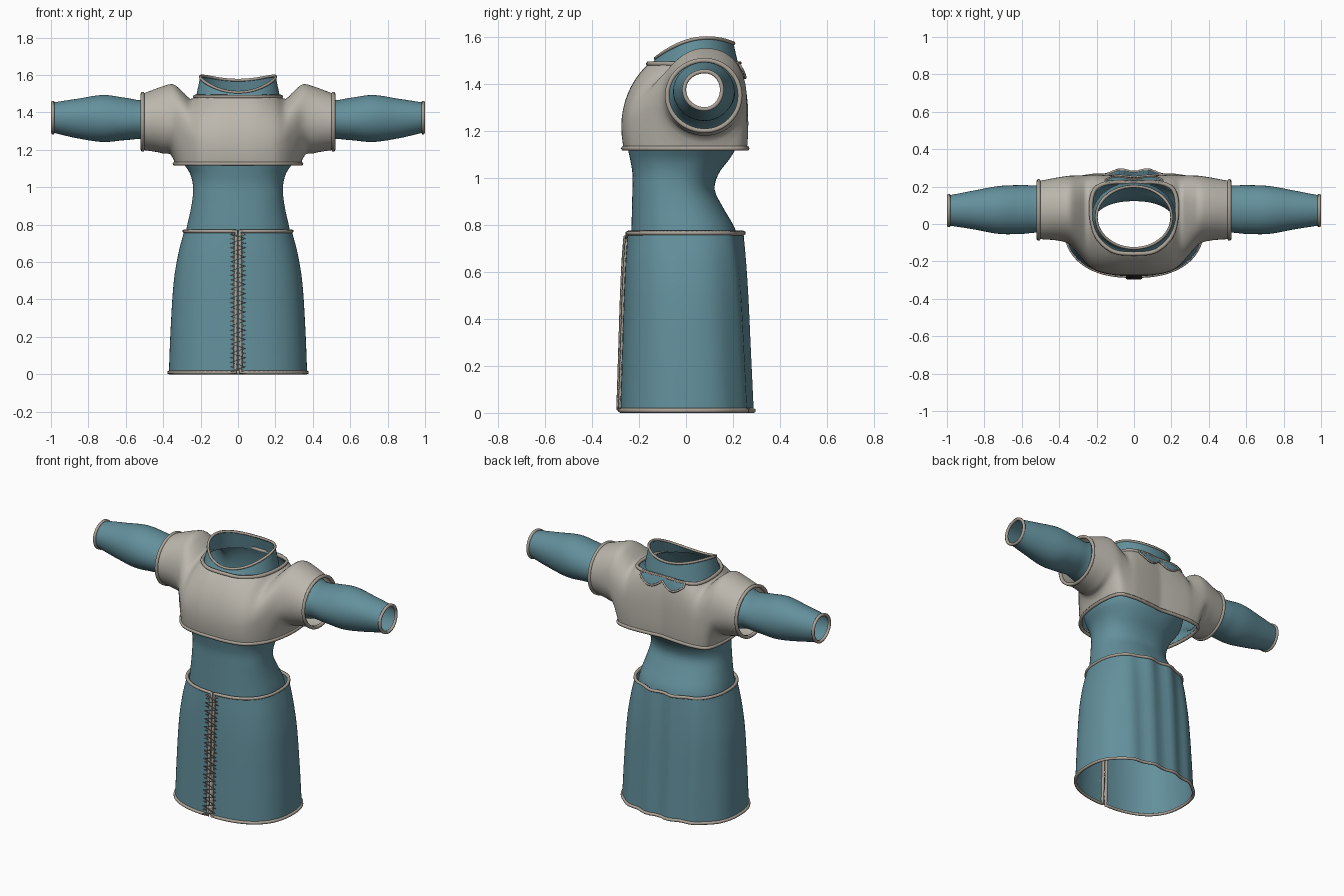
import bpy, bmesh
from math import sin, cos, pi, copysign

cube = bpy.data.objects.get("Cube")
if cube:
    bpy.data.objects.remove(cube)


def material(name, rgb):
    m = bpy.data.materials.new(name)
    m.use_nodes = True
    m.diffuse_color = (*rgb, 1)
    bsdf = m.node_tree.nodes["Principled BSDF"]
    bsdf.inputs["Base Color"].default_value = (*rgb, 1)
    bsdf.inputs["Roughness"].default_value = 0.8
    return m


BLUE = material("teal cloth", (0.125, 0.28, 0.335))
GREY = material("pale grey cloth", (0.50, 0.475, 0.42))
TRIM = material("taupe trim", (0.40, 0.36, 0.31))


def interp(keys, t):
    """Smooth interpolation of key rows (position, value, value, ...)."""
    t = min(max(t, keys[0][0]), keys[-1][0])
    i = 0
    while i < len(keys) - 2 and t > keys[i + 1][0]:
        i += 1
    a, b = keys[i], keys[i + 1]
    p, n = keys[max(i - 1, 0)], keys[min(i + 2, len(keys) - 1)]
    h = b[0] - a[0]
    u = (t - a[0]) / h
    out = []
    for k in range(1, len(a)):
        ma = (b[k] - p[k]) / (b[0] - p[0]) * h
        mb = (n[k] - a[k]) / (n[0] - a[0]) * h
        out.append((2*u**3 - 3*u*u + 1) * a[k] + (u**3 - 2*u*u + u) * ma
                   + (3*u*u - 2*u**3) * b[k] + (u**3 - u*u) * mb)
    return out


def power(v, p):
    return copysign(abs(v) ** (2 / p), v)


def loft(name, rows, mat, closed=True, cuts=()):
    """Skin rows of points; cuts are (height, keep_above, x_limit)."""
    bm = bmesh.new()
    grid = [[bm.verts.new(p) for p in row] for row in rows]
    n = len(rows[0])
    for r0, r1 in zip(grid, grid[1:]):
        for j in range(n if closed else n - 1):
            k = (j + 1) % n
            bm.faces.new((r0[j], r0[k], r1[k], r1[j]))
    for height, above, limit in cuts:
        faces = [f for f in bm.faces if abs(f.calc_center_median().x) < limit]
        geom = set(faces)
        for f in faces:
            geom.update(f.verts, f.edges)
        bmesh.ops.bisect_plane(bm, geom=list(geom), plane_co=(0, 0, height), plane_no=(0, 0, 1))
        gone = [f for f in bm.faces if abs(f.calc_center_median().x) < limit
                and (f.calc_center_median().z < height) == above]
        bmesh.ops.delete(bm, geom=gone, context="FACES")
    bmesh.ops.remove_doubles(bm, verts=bm.verts, dist=0.0005)
    bmesh.ops.recalc_face_normals(bm, faces=bm.faces)
    me = bpy.data.meshes.new(name)
    bm.to_mesh(me)
    bm.free()
    me.shade_smooth()
    me.materials.append(mat)
    ob = bpy.data.objects.new(name, me)
    bpy.context.collection.objects.link(ob)
    return ob


def tube(name, paths, radius, cyclic=False):
    """Round cord along each path, made into a mesh."""
    cu = bpy.data.curves.new(name, "CURVE")
    cu.dimensions = "3D"
    cu.bevel_depth = radius
    cu.bevel_resolution = 1
    cu.materials.append(TRIM)
    for pts in paths:
        sp = cu.splines.new("POLY")
        sp.points.add(len(pts) - 1)
        for q, p in zip(sp.points, pts):
            q.co = (*p, 1)
        sp.use_cyclic_u = cyclic
    ob = bpy.data.objects.new(name, cu)
    bpy.context.collection.objects.link(ob)
    bpy.ops.object.select_all(action="DESELECT")
    ob.select_set(True)
    bpy.context.view_layer.objects.active = ob
    bpy.ops.object.convert(target="MESH")


def trim(ob, name, radius=0.01, keep=lambda p: True):
    """Edge the open borders of a part with a cord."""
    bm = bmesh.new()
    bm.from_mesh(ob.data)
    links = {}
    for e in bm.edges:
        if e.is_boundary and all(keep(v.co) for v in e.verts):
            a, b = e.verts
            links.setdefault(a, []).append(b)
            links.setdefault(b, []).append(a)
    seen, paths = set(), []
    for start in links:
        v, path = start, []
        while v is not None and v not in seen:
            seen.add(v)
            path.append(v.co.copy())
            v = next((w for w in links[v] if w not in seen), None)
        if len(path) > 4:
            paths.append(path)
    bm.free()
    tube(name, paths, radius, True)


def sideways(keys, half, steps, inset=0.0):
    """Rings across x: front, back, top, widest height, bottom, back squareness."""
    rows = []
    for i in range(-steps, steps + 1):
        x = half * i / steps
        yf, yb, zt, zc, zb, sq = interp(keys, abs(x))
        ring = []
        for j in range(64):
            c, s = cos(2 * pi * j / 64), sin(2 * pi * j / 64)
            p = sq if c > 0 and s > 0 else 2
            w = (yb - inset - 0.08) if c > 0 else (0.08 - yf - inset)
            h = (zt - inset - zc) if s > 0 else (zc - zb - inset)
            ring.append((x, 0.08 + w * power(c, p), zc + h * power(s, p)))
        rows.append(ring)
    return rows


# Cropped overtop with short puffed sleeves
torso = [
    (0, -0.275, 0.25, 1.58, 1.22, 0.8, 2.8),
    (0.1, -0.272, 0.26, 1.57, 1.22, 0.8, 2.8),
    (0.2, -0.25, 0.265, 1.515, 1.23, 0.8, 2.8),
    (0.25, -0.215, 0.262, 1.472, 1.25, 0.83, 2.7),
    (0.29, -0.17, 0.26, 1.505, 1.28, 0.9, 2.5),
    (0.345, -0.11, 0.258, 1.55, 1.33, 1.15, 2.3)]
crop_keys = torso + [(0.4, -0.09, 0.25, 1.54, 1.35, 1.18, 2.2), (0.51, -0.08, 0.23, 1.5, 1.35, 1.2, 2)]
NECK = 1.485
crop = loft("cropped_overtop", sideways(crop_keys, 0.51, 34), GREY,
            cuts=[(1.125, True, 1), (NECK, False, 0.25)])
trim(crop, "overtop_trim", 0.011)

# Undershirt body with long sleeves
sleeve = [(0.5, -0.06, 0.22, 1.48, 1.36, 1.24, 2), (0.6, -0.065, 0.22, 1.49, 1.36, 1.24, 2),
          (0.72, -0.065, 0.215, 1.505, 1.37, 1.23, 2), (0.86, -0.04, 0.19, 1.485, 1.375, 1.25, 2),
          (0.99, -0.02, 0.165, 1.465, 1.375, 1.28, 2)]
shirt = loft("undershirt", sideways(torso + sleeve, 0.99, 66, 0.012), BLUE,
             cuts=[(1.14, True, 1), (NECK, False, 0.25)])
trim(shirt, "cuff_trim", 0.01, lambda p: abs(p.x) > 0.95)


def upright(keys, z0, z1, steps, sq, start=0.0, fold=0.0, n=96):
    """Rings up z from half width, front and back; start leaves a front slit."""
    rows = []
    for i in range(steps + 1):
        z = z0 + (z1 - z0) * i / steps
        w, yf, yb = interp(keys, z)
        row = []
        for j in range(n):
            a = -pi / 2 + start + (2 * pi - 2 * start) * j / (n - 1 if start else n)
            x = w * power(cos(a), sq)
            y = (yf + yb) / 2 + (yb - yf) / 2 * power(sin(a), sq)
            y -= fold * max(sin(a), 0) ** 2 * (1 + cos(x * 42)) / 2
            row.append((x, y, z))
        rows.append(row)
    return rows


# Fitted waist
waist_keys = [(0.7, 0.285, -0.235, 0.225), (0.78, 0.275, -0.232, 0.21), (0.87, 0.255, -0.23, 0.16),
              (0.95, 0.242, -0.228, 0.122), (1.02, 0.242, -0.228, 0.14), (1.08, 0.26, -0.238, 0.185),
              (1.14, 0.3, -0.25, 0.22), (1.2, 0.315, -0.255, 0.235)]
loft("waist", upright(waist_keys, 0.7, 1.2, 24, 2.3), BLUE)

# Skirt, open down the front
skirt_keys = [(0, 0.37, -0.28, 0.292), (0.25, 0.36, -0.272, 0.28), (0.5, 0.343, -0.264, 0.268),
              (0.65, 0.318, -0.257, 0.258), (0.765, 0.288, -0.248, 0.248)]
skirt = loft("skirt", upright(skirt_keys, 0.01, 0.765, 30, 2.4, 0.018, 0.016), BLUE, closed=False)
trim(skirt, "skirt_trim", 0.01)

# Crossed lacing over the slit
laces = []
for side in (-1, 1):
    path = []
    for i in range(31):
        z = 0.015 + 0.0245 * i
        front = interp(skirt_keys, z)[1]
        path.append((side * (0.038 if i % 2 else -0.038), front - 0.008 - 0.004 * side, z))
    laces.append(path)
tube("skirt_lacing", laces, 0.005)

# Standing collar, low in front and high at the sides
rows = []
for i in range(7):
    u = i / 6
    row = []
    for j in range(64):
        a = 2 * pi * j / 64
        s = sin(a)
        rim = 1.59 + 0.0325 * s - 0.05 * s * s
        row.append(((0.226 - 0.024 * u) * cos(a), 0.036 + (0.188 - 0.022 * u) * s,
                    1.475 + (rim - 1.475) * u))
    rows.append(row)
collar = loft("collar", rows, BLUE)
trim(collar, "collar_trim", 0.008, lambda p: p.z > 1.49)

# Scalloped yoke at the nape
rows = []
for i in range(5):
    row = []
    for j in range(25):
        x = -0.15 + 0.3 * j / 24
        low = 1.465 - 0.04 * abs(sin(2 * pi * x / 0.3))
        z = 1.49 + (low - 1.49) * i / 4
        _, yb, zt, zc, _, sq = interp(torso, abs(x))
        h = min((z - zc) / (zt - zc), 1)
        row.append((x, 0.088 + (yb - 0.08) * (1 - h ** sq) ** (1 / sq), z))
    rows.append(row)
yoke = loft("nape_yoke", rows, BLUE, closed=False)
trim(yoke, "nape_trim", 0.006)
